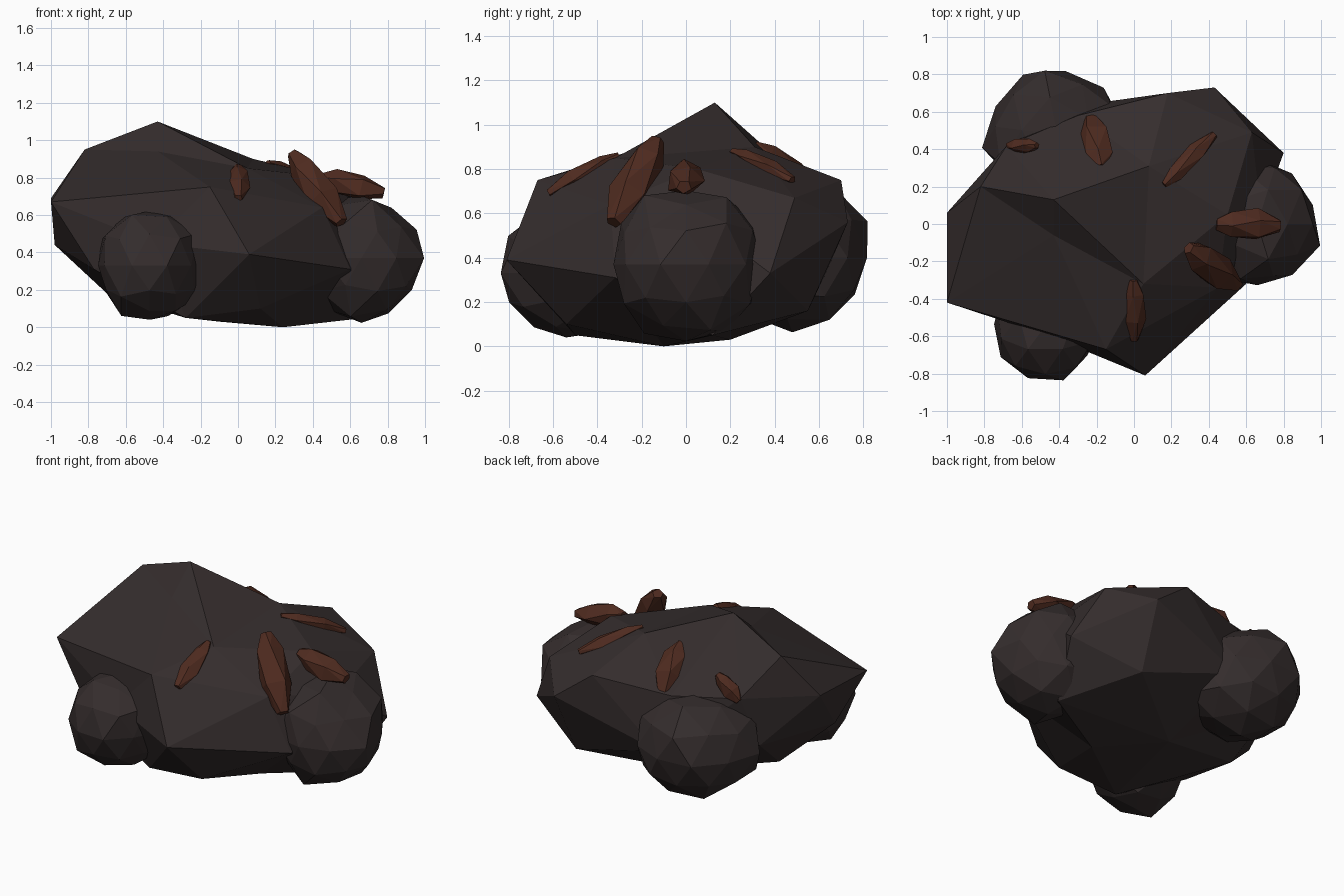
import bpy, bmesh, math, random
from mathutils import Vector, Matrix

if "Cube" in bpy.data.objects:
    bpy.data.objects.remove(bpy.data.objects["Cube"])

random.seed(4)


def material(name, rgb):
    m = bpy.data.materials.new(name)
    m.diffuse_color = (*rgb, 1)
    m.use_nodes = True
    m.node_tree.nodes["Principled BSDF"].inputs["Base Color"].default_value = m.diffuse_color
    return m


ROCK = material("dark rock", (0.035, 0.026, 0.026))
ORE = material("rusty ore", (0.078, 0.024, 0.014))


def finish(bm, name, mat):
    bmesh.ops.recalc_face_normals(bm, faces=bm.faces)
    me = bpy.data.meshes.new(name)
    bm.to_mesh(me)
    bm.free()
    me.materials.append(mat)
    ob = bpy.data.objects.new(name, me)
    bpy.context.collection.objects.link(ob)
    return ob


def star_rock(name, points, center):
    """Join points by the hull of their directions, so dents are allowed."""
    c = Vector(center)
    bm = bmesh.new()
    real = {}
    for p in points:
        d = Vector(p) - c
        v = bm.verts.new(d.normalized() * d.length ** 0.25)
        real[v] = Vector(p)
    bmesh.ops.convex_hull(bm, input=bm.verts[:])
    for v, p in real.items():
        v.co = p
    return finish(bm, name, ROCK)


def boulder(name, center, size, turn):
    """Faceted ball with a little irregularity."""
    bm = bmesh.new()
    bmesh.ops.create_icosphere(bm, subdivisions=2, radius=1,
                               matrix=Matrix.Rotation(turn, 4, 'Z'))
    for v in bm.verts:
        v.co = Vector(center) + Vector([a * s for a, s in zip(v.co, size)]) * random.uniform(0.9, 1.05)
    return finish(bm, name, ROCK)


def shard(name, a, b, width, thick):
    """Long blunt crystal from a to b, half sunk in the rock."""
    a, b = Vector(a), Vector(b)
    axis = (b - a).normalized()
    side = axis.cross(Vector((0, 0, 1))).normalized()
    up = side.cross(axis)
    bm = bmesh.new()
    for t, r in ((0, 0.35), (0.22, 0.85), (0.65, 1.0), (1, 0.4)):
        for k in range(5):
            ang = math.tau * k / 5 + t
            q = r * random.uniform(0.9, 1.1) / 2
            bm.verts.new(a.lerp(b, t) + side * width * q * math.cos(ang) + up * thick * q * math.sin(ang))
    hull = bmesh.ops.convex_hull(bm, input=bm.verts[:])
    bmesh.ops.delete(bm, geom=[v for v in bm.verts if not v.link_faces], context='VERTS')
    return finish(bm, name, ORE)


# Main mass
star_rock("main_rock", [
    (-0.43, 0.13, 1.10), (-0.82, 0.20, 0.95), (-1.0, 0.06, 0.69), (-1.0, -0.42, 0.67),
    (-0.98, -0.12, 0.44), (-0.77, -0.45, 0.31), (-0.43, -0.06, 0.94),
    (-0.15, -0.67, 0.75), (0.06, -0.81, 0.39), (-0.45, -0.60, 0.45),
    (0.05, -0.32, 0.85), (0.45, -0.34, 0.64), (0.60, -0.32, 0.31),
    (0.08, 0.31, 0.90), (0.50, 0.05, 0.80), (0.63, 0.49, 0.67), (0.18, 0.70, 0.75),
    (0.43, 0.73, 0.56), (0.80, 0.38, 0.33), (-0.30, 0.58, 0.70), (0.68, 0.05, 0.58),
    (-0.68, 0.42, 0.72), (-0.25, 0.64, 0.35), (0.40, 0.55, 0.16),
    (0.24, -0.10, 0.0), (-0.1, 0.2, 0.03), (-0.28, -0.50, 0.05), (0.12, -0.54, 0.10),
    (0.68, 0.12, 0.05), (-0.70, 0.05, 0.18), (-0.75, 0.32, 0.40),
], (-0.08, 0, 0.45))

# Smaller boulders set into the sides
boulder("front_boulder", (-0.47, -0.54, 0.33), (0.30, 0.30, 0.31), 0.3)
boulder("right_boulder", (0.66, 0.0, 0.37), (0.34, 0.36, 0.35), 0.0)
boulder("back_boulder", (-0.41, 0.48, 0.40), (0.39, 0.37, 0.35), 0.5)

# Ore shards
for i, s in enumerate([
    ((0.00, -0.30, 0.86), (0.0, -0.62, 0.69), 0.12, 0.10),
    ((0.29, -0.13, 0.93), (0.55, -0.33, 0.56), 0.19, 0.17),
    ((0.44, 0.0, 0.80), (0.78, -0.01, 0.72), 0.17, 0.15),
    ((0.16, 0.21, 0.88), (0.43, 0.48, 0.75), 0.10, 0.09),
    ((-0.52, 0.42, 0.84), (-0.67, 0.42, 0.70), 0.09, 0.12),
    ((-0.18, 0.30, 0.90), (-0.23, 0.57, 0.68), 0.18, 0.17),
]):
    shard(f"ore_shard_{i + 1}", *s)
